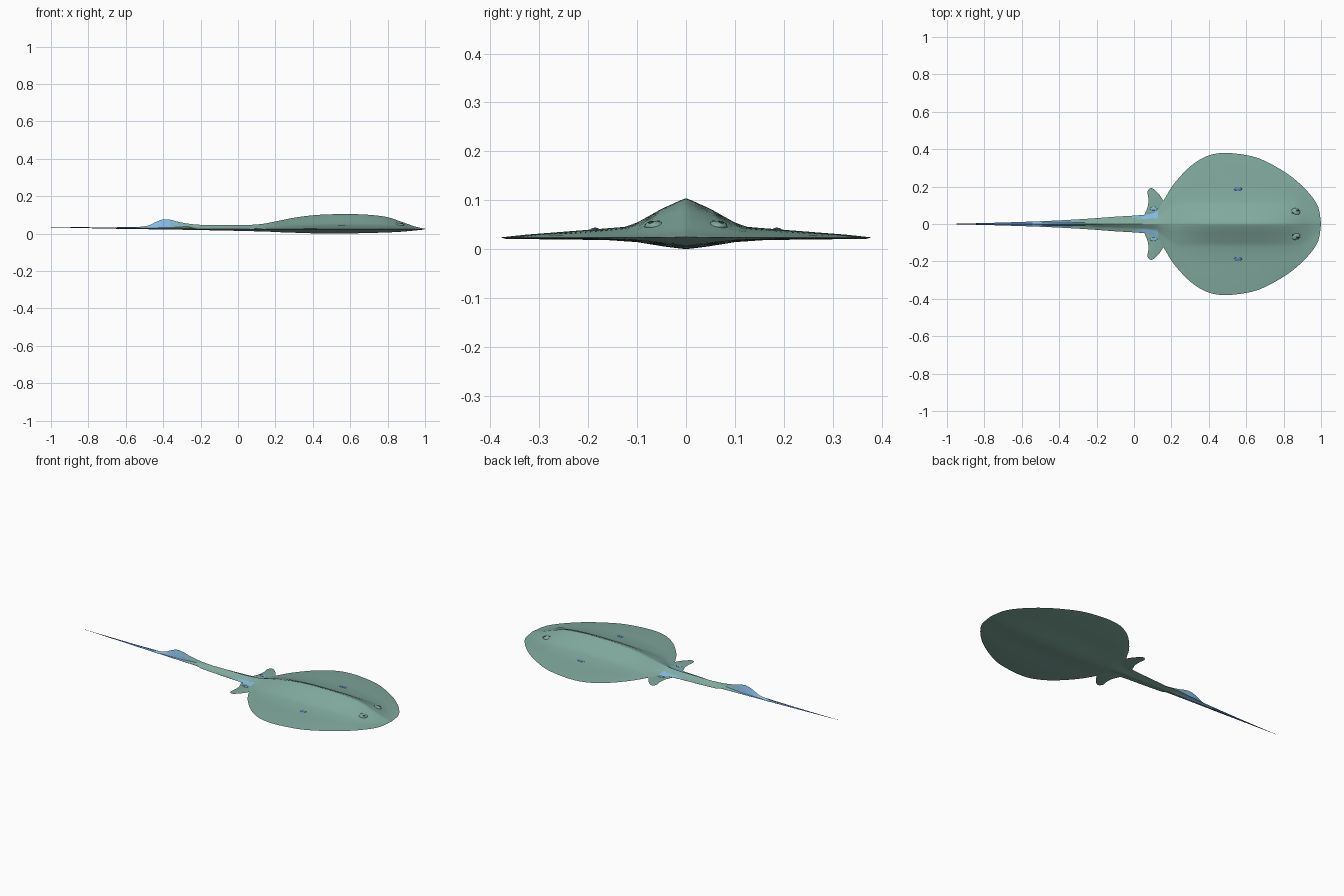
import bpy
import bmesh
from math import atan2
from mathutils import Vector

cube = bpy.data.objects.get("Cube")
if cube:
    bpy.data.objects.remove(cube, do_unlink=True)


def make_material(name, red, green, blue):
    mat = bpy.data.materials.new(name)
    mat.use_nodes = True
    colour = (red, green, blue, 1)
    mat.diffuse_color = colour
    mat.node_tree.nodes["Principled BSDF"].inputs["Base Color"].default_value = colour
    return mat


skin = make_material("sea green skin", .22, .40, .34)
pale_teal = make_material("green teal blend", .225, .425, .43)
teal = make_material("blue teal blend", .23, .46, .58)
sky = make_material("sky blue", .24, .50, .78)
deep = make_material("deep blue", .11, .23, .50)
navy = make_material("dark navy", .03, .06, .12)
dark = make_material("dark eye", .02, .04, .035)
palette = [skin, pale_teal, teal, sky, deep, navy]
SKIN, PALE, TEAL, SKY, DEEP, NAVY = range(len(palette))


def finish(name, bm, paint, angle=1.0):
    """Turn a bmesh into a smooth object coloured by a rule on face centres."""
    bmesh.ops.remove_doubles(bm, verts=bm.verts, dist=.00005)
    bmesh.ops.recalc_face_normals(bm, faces=bm.faces)
    for face in bm.faces:
        face.material_index = paint(face.calc_center_median())
    mesh = bpy.data.meshes.new(name)
    bm.to_mesh(mesh)
    bm.free()
    for mat in palette:
        mesh.materials.append(mat)
    obj = bpy.data.objects.new(name, mesh)
    bpy.context.collection.objects.link(obj)
    bpy.ops.object.select_all(action="DESELECT")
    obj.select_set(True)
    bpy.context.view_layer.objects.active = obj
    bpy.ops.object.shade_smooth_by_angle(angle=angle)


def smooth_path(points, steps):
    """Sample a smooth curve through the points."""
    points = [Vector(p) for p in points]
    result = []
    for i in range(len(points) - 1):
        a, b = points[i], points[i + 1]
        leave = (b - points[max(i - 1, 0)]) / 2
        arrive = (points[min(i + 2, len(points) - 1)] - a) / 2
        for k in range(steps):
            t = k / steps
            result.append(a + (b - a) * (3 * t**2 - 2 * t**3)
                          + leave * (t - 2 * t**2 + t**3)
                          + arrive * (t**3 - t**2))
    result.append(points[-1])
    return result


# Body stations: x, half width, ridge height, belly height
stations = [
    (1, 0, .026, .024), (.985, .09, .029, .021), (.94, .16, .04, .016),
    (.87, .23, .065, .01), (.79, .288, .09, .006), (.68, .346, .102, .003),
    (.59, .37, .104, .001), (.48, .38, .103, 0), (.39, .363, .097, .002),
    (.3, .307, .085, .005), (.21, .21, .067, .008), (.155, .12, .056, .011),
    (.11, .062, .05, .012), (.04, .048, .046, .014), (-.1, .039, .046, .017),
    (-.25, .028, .043, .02), (-.45, .017, .036, .023), (-.7, .008, .034, .027),
    (-1, 0, .035, .034),
]


def section(width, ridge, belly):
    """One closed cross-section: flat wings around a peaked back and keel."""
    core = min(.125, width * .55)
    edge = .024 if width > .03 else (ridge + belly) / 2
    rise, drop = ridge - edge, belly - edge
    upper = [(0, ridge), (core * .08, edge + rise * .955),
             (core * .4, edge + rise * .73), (core * .8, edge + rise * .38),
             (core, edge + rise * .27),
             (core + (width - core) * .4, edge + rise * .17),
             (core + (width - core) * .8, edge + rise * .07)]
    lower = [(width * .97, edge + drop * .12), (core * 1.3, edge + drop * .22),
             (core * .8, edge + drop * .4), (core * .35, edge + drop * .78),
             (0, belly)]
    half = upper + [(width, edge)] + lower
    return half + [(-y, z) for y, z in half[-2:0:-1]]


def tail_blend(x):
    """Colour bands along the tail, from green root to dark tip."""
    for limit, index in ((-.84, NAVY), (-.54, DEEP), (-.365, SKY),
                         (-.325, TEAL), (-.285, PALE)):
        if x < limit:
            return index
    return SKIN


def body_colour(centre):
    # Blue flush where the tail root meets the pelvic fins
    if -.01 < centre.x < .13 and .03 < abs(centre.y) < .1 and centre.z > .024:
        return SKY if centre.x > .03 else TEAL
    return tail_blend(centre.x)


bm = bmesh.new()
rings = []
for x, width, ridge, belly in smooth_path(stations, 5):
    rings.append([bm.verts.new((x, y, z))
                  for y, z in section(max(width, .0004), ridge, belly)])
for first, second in zip(rings, rings[1:]):
    for i in range(len(first)):
        j = (i + 1) % len(first)
        bm.faces.new((first[i], first[j], second[j], second[i]))
bm.faces.new(rings[0])
bm.faces.new(rings[-1])
finish("body_and_tail", bm, body_colour, 1.1)

# Tail fin: a thin raised crest that tapers towards its top
crest = [(-.16, .045), (-.24, .05), (-.31, .061), (-.36, .074), (-.4, .076),
         (-.44, .062), (-.48, .043), (-.54, .035)]
bm = bmesh.new()
rows = []
for x, top in smooth_path(crest, 4):
    base = .028
    rows.append([bm.verts.new((x, y, z)) for y, z in
                 ((-.011, base), (-.006, base + (top - base) * .55), (0, top),
                  (.006, base + (top - base) * .55), (.011, base))])
for first, second in zip(rows, rows[1:]):
    for i in range(len(first) - 1):
        bm.faces.new((first[i], first[i + 1], second[i + 1], second[i]))
finish("tail_fin", bm, lambda centre: tail_blend(centre.x))

# Pelvic fins: rounded thin paddles, rooted inside the body
outline = [(.15, .04), (.164, .1), (.15, .135), (.128, .165), (.095, .192),
           (.073, .175), (.077, .135), (.074, .095), (.06, .06), (.05, .035)]


def ellipsoid(name, centre, size, colour, tilt=0):
    bpy.ops.mesh.primitive_uv_sphere_add(segments=16, ring_count=8, radius=1,
                                         location=centre, rotation=(tilt, 0, 0))
    obj = bpy.context.object
    obj.name = name
    obj.scale = size
    obj.data.materials.append(colour)
    bpy.ops.object.shade_smooth()


for side, label in ((1, "left"), (-1, "right")):
    bm = bmesh.new()
    rim = [bm.verts.new((p.x, p.y * side, .022)) for p in smooth_path(outline, 4)]
    for z in (.028, .017):
        hub = bm.verts.new((.112, .105 * side, z))
        for i in range(len(rim)):
            bm.faces.new((rim[i], rim[(i + 1) % len(rim)], hub))
    finish(label + "_pelvic_fin", bm, lambda centre: SKIN)

    # Blue patch at the fin root
    ellipsoid(label + "_fin_patch", (.105, .082 * side, .0275), (.02, .009, .003), sky)

    # Eyes: low bulges with dark pupils and breathing holes behind
    ellipsoid(label + "_eye", (.862, .064 * side, .047), (.026, .021, .011), skin)
    ellipsoid(label + "_pupil", (.87, .07 * side, .052), (.012, .009, .0055), dark)
    ellipsoid(label + "_spiracle", (.847, .056 * side, .0535), (.011, .009, .005), dark)

    # Small blue marking on each wing
    ellipsoid(label + "_wing_spot", (.555, .187 * side, .0405), (.022, .009, .0035),
              deep, atan2(-.07 * side, 1))
